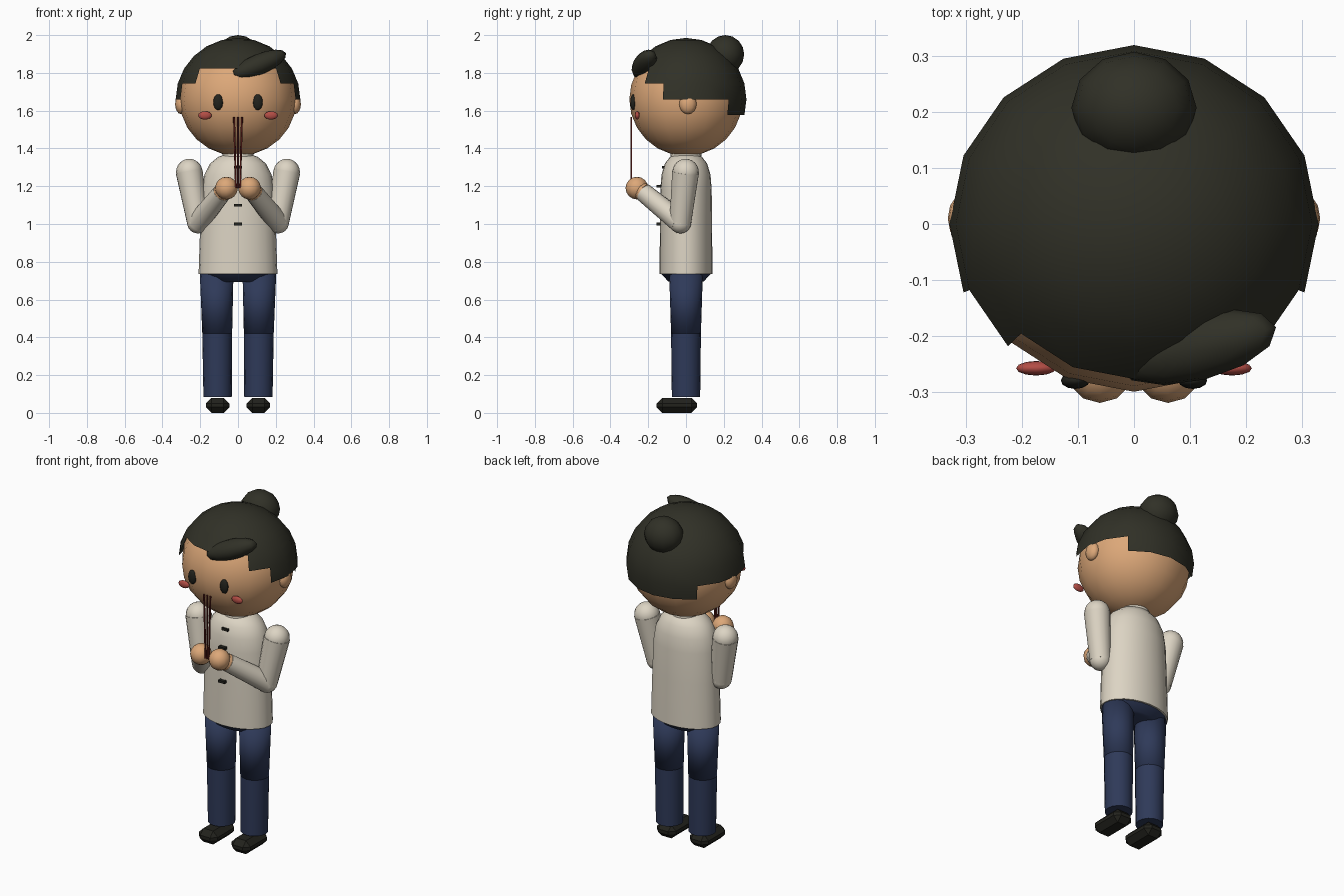
import bpy, bmesh, math
from mathutils import Vector, Matrix, Euler

if "Cube" in bpy.data.objects:
    bpy.data.objects.remove(bpy.data.objects["Cube"])


def material(name, r, g, b):
    m = bpy.data.materials.new(name)
    m.diffuse_color = (r, g, b, 1)
    m.use_nodes = True
    m.node_tree.nodes["Principled BSDF"].inputs["Base Color"].default_value = m.diffuse_color
    return m


HAIR = material("dark_hair", 0.030, 0.030, 0.020)
BLACK = material("black", 0.016, 0.016, 0.012)
SKIN = material("skin", 0.72, 0.39, 0.19)
CREAM = material("cream_cloth", 0.72, 0.66, 0.55)
NAVY = material("navy_cloth", 0.028, 0.042, 0.100)
RED = material("blush_red", 0.45, 0.075, 0.06)
STICK = material("dark_red", 0.13, 0.015, 0.012)


def finish(bm, name, mat, sharp=50):
    """Turn a bmesh into an object, smooth with sharp edges above an angle."""
    bmesh.ops.recalc_face_normals(bm, faces=bm.faces)
    for f in bm.faces:
        f.smooth = sharp > 0
    me = bpy.data.meshes.new(name)
    bm.to_mesh(me)
    bm.free()
    if 0 < sharp < 180:
        me.set_sharp_from_angle(angle=math.radians(sharp))
    me.materials.append(mat)
    ob = bpy.data.objects.new(name, me)
    bpy.context.collection.objects.link(ob)
    return ob


def ball(name, mat, loc, radii, seg=16, rings=12, rot=(0, 0, 0)):
    bm = bmesh.new()
    m = Matrix.LocRotScale(Vector(loc), Euler(rot), Vector(radii))
    bmesh.ops.create_uvsphere(bm, u_segments=seg, v_segments=rings, radius=1, matrix=m)
    return finish(bm, name, mat, 180)


def tube(name, mat, p, q, r1, r2, seg=16, sharp=50):
    p, q = Vector(p), Vector(q)
    turn = (q - p).to_track_quat('Z', 'Y').to_matrix().to_4x4()
    bm = bmesh.new()
    bmesh.ops.create_cone(bm, cap_ends=True, segments=seg, radius1=r1, radius2=r2,
                          depth=(q - p).length,
                          matrix=Matrix.Translation((p + q) / 2) @ turn)
    return finish(bm, name, mat, sharp)


def loft(name, mat, profile, seg=24):
    """Stack of ellipses given as (half width, half depth, height)."""
    bm = bmesh.new()
    rings = []
    for rx, ry, z in profile:
        rings.append([bm.verts.new((rx * math.cos(a), ry * math.sin(a), z))
                      for a in (2 * math.pi * i / seg for i in range(seg))])
    for lo, hi in zip(rings, rings[1:]):
        for i in range(seg):
            j = (i + 1) % seg
            bm.faces.new((lo[i], lo[j], hi[j], hi[i]))
    bm.faces.new(rings[0][::-1])
    bm.faces.new(rings[-1])
    return finish(bm, name, mat)


def box(name, mat, loc, size, bevel=0):
    bm = bmesh.new()
    bmesh.ops.create_cube(bm, size=1, matrix=Matrix.LocRotScale(Vector(loc), None, Vector(size)))
    if bevel:
        bmesh.ops.bevel(bm, geom=bm.edges[:], offset=bevel, segments=1,
                        affect='EDGES', clamp_overlap=True)
    return finish(bm, name, mat, 0)


# Head
ball("head", SKIN, (0, 0, 1.66), (0.31, 0.30, 0.30))

# Hair cap: shell trimmed in steps, high at the front and low at the back
bm = bmesh.new()
bmesh.ops.create_uvsphere(bm, u_segments=16, v_segments=12, radius=1)
trim = []
for f in bm.faces:
    c = f.calc_center_median()
    lat = math.degrees(math.asin(c.z / c.length))
    facing = math.degrees(math.atan2(c.y, abs(c.x)))
    limit = 30 if facing < -45 else 15 if facing < -22.5 else 0 if facing < 45 else -15
    if lat < limit:
        trim.append(f)
bmesh.ops.delete(bm, geom=trim, context='FACES')
bmesh.ops.transform(bm, verts=bm.verts,
                    matrix=Matrix.LocRotScale(Vector((0, 0, 1.66)), None,
                                              Vector((0.33, 0.32, 0.325))))
finish(bm, "hair_cap", HAIR, 180)

# Bun and swept fringe
ball("hair_bun", HAIR, (0, 0.208, 1.898), (0.112, 0.1, 0.102), 12, 8)
ball("fringe", HAIR, (0.112, -0.22, 1.845), (0.158, 0.06, 0.055), 12, 8,
     (0, math.radians(-22), math.radians(14)))

# Collar, shirt and hips
tube("collar", CREAM, (0, 0, 1.33), (0, 0, 1.39), 0.085, 0.08, 20)
loft("shirt", CREAM, [(0.208, 0.14, 0.735), (0.208, 0.14, 0.755), (0.2, 0.138, 1.0),
                      (0.192, 0.136, 1.18), (0.178, 0.13, 1.26), (0.148, 0.112, 1.32),
                      (0.105, 0.085, 1.355), (0.075, 0.065, 1.365)])
loft("hips", NAVY, [(0.11, 0.075, 0.692), (0.15, 0.095, 0.697), (0.198, 0.13, 0.735)])

# Shirt buttons
for i, (z, y) in enumerate([(1.0, -0.142), (1.1, -0.142), (1.2, -0.142), (1.3, -0.112)]):
    box(f"button_{i}", BLACK, (0, y, z), (0.042, 0.03, 0.014))

# Paired parts
for s, side in ((-1, "left"), (1, "right")):
    # Face details
    ball(f"ear_{side}", SKIN, (s * 0.302, 0.01, 1.635), (0.031, 0.046, 0.053), 12, 8)
    ball(f"eye_{side}", BLACK, (s * 0.105, -0.28, 1.645), (0.026, 0.015, 0.042), 12, 8)
    ball(f"cheek_{side}", RED, (s * 0.175, -0.258, 1.575), (0.036, 0.013, 0.022), 12, 8)

    # Arms bent up to the chest
    shoulder = (s * 0.258, -0.002, 1.275)
    elbow = (s * 0.212, -0.03, 1.008)
    wrist = (s * 0.085, -0.222, 1.165)
    hand = (s * 0.061, -0.26, 1.19)
    ball(f"shoulder_{side}", CREAM, shoulder, (0.07,) * 3)
    tube(f"upper_arm_{side}", CREAM, shoulder, elbow, 0.072, 0.058)
    ball(f"elbow_{side}", CREAM, elbow, (0.058,) * 3)
    tube(f"forearm_{side}", CREAM, elbow, wrist, 0.058, 0.05)
    tube(f"wrist_{side}", SKIN, wrist, hand, 0.049, 0.044)
    ball(f"hand_{side}", SKIN, hand, (0.06,) * 3, 12, 8)

    # Legs and shoes
    tube(f"thigh_{side}", NAVY, (s * 0.11, 0, 0.42), (s * 0.113, 0, 0.735), 0.079, 0.089, 16, 180)
    tube(f"shin_{side}", NAVY, (s * 0.108, 0, 0.085), (s * 0.11, 0, 0.42), 0.075, 0.079)
    box(f"shoe_{side}", BLACK, (s * 0.108, -0.048, 0.04), (0.124, 0.215, 0.08), 0.03)

# Three thin sticks fanned between the hands
for i in (-1, 0, 1):
    tube(f"thin_stick_{i + 1}", STICK, (i * 0.011, -0.29, 1.19), (i * 0.021, -0.29, 1.567),
         0.005, 0.005, 8)
